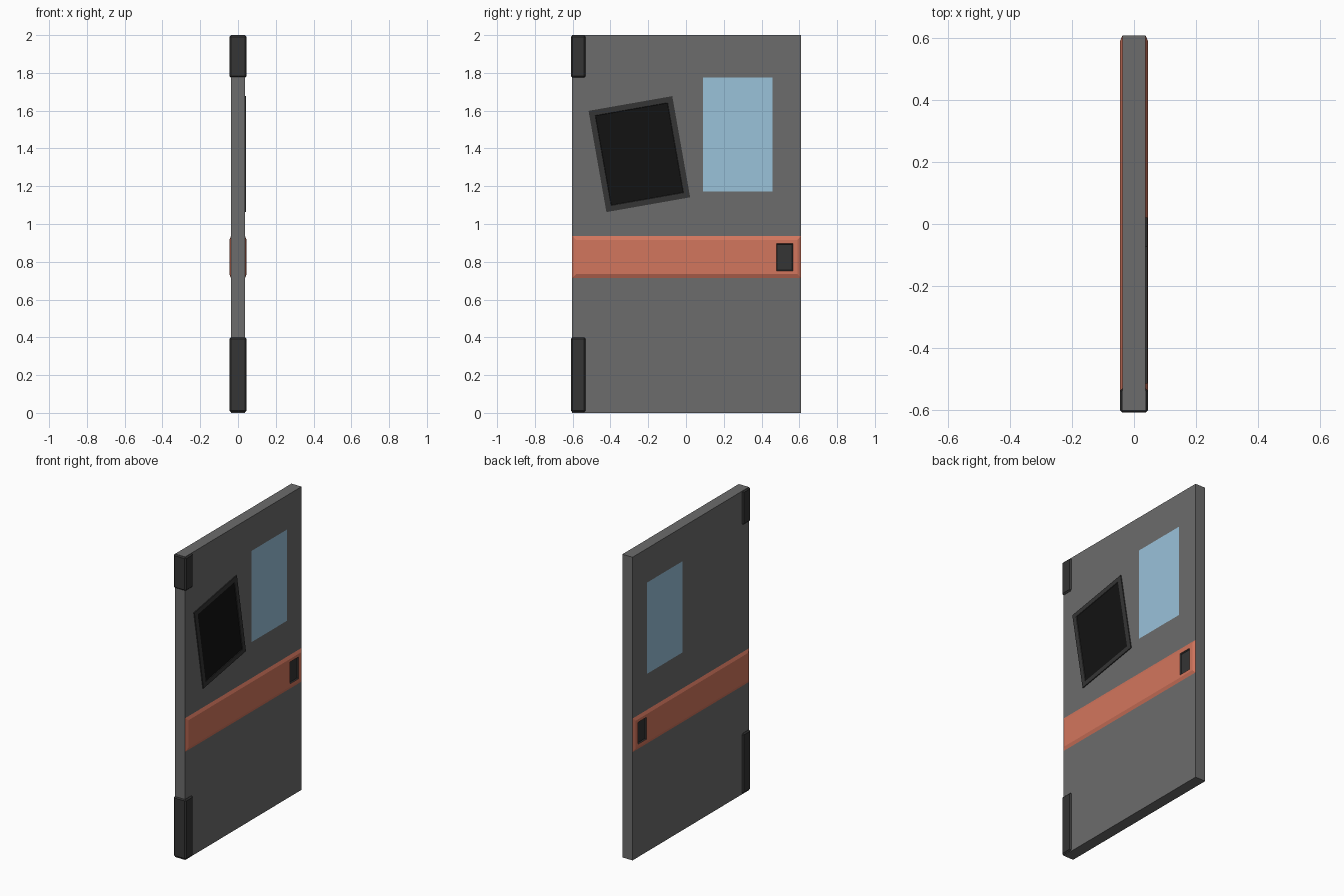
import bpy, bmesh, math
from mathutils import Vector, Matrix

if "Cube" in bpy.data.objects:
    bpy.data.objects.remove(bpy.data.objects["Cube"])


def material(name, *rgb):
    m = bpy.data.materials.new(name)
    m.diffuse_color = (*rgb, 1)
    m.use_nodes = True
    m.node_tree.nodes["Principled BSDF"].inputs["Base Color"].default_value = m.diffuse_color
    return m


GREY = material("door_grey", 0.15, 0.15, 0.15)
DARK = material("dark_metal", 0.035, 0.035, 0.035)
BLACK = material("black_screen", 0.006, 0.006, 0.006)
GLASS = material("window_blue", 0.32, 0.54, 0.70)
ORANGE = material("band_orange", 0.65, 0.18, 0.11)

T = 0.037  # half thickness of the door


def finish(bm, name, mats):
    me = bpy.data.meshes.new(name)
    bm.to_mesh(me)
    bm.free()
    for m in mats:
        me.materials.append(m)
    ob = bpy.data.objects.new(name, me)
    bpy.context.collection.objects.link(ob)
    return ob


def box(lo, hi):
    lo, hi = Vector(lo), Vector(hi)
    bm = bmesh.new()
    bmesh.ops.create_cube(bm, size=1, matrix=Matrix.Translation((lo + hi) / 2)
                          @ Matrix.Diagonal((*(hi - lo), 1)))
    return bm


def plate(x, y0, y1, z0, z1):
    """Single quad facing +x."""
    bm = bmesh.new()
    f = bm.faces.new([bm.verts.new((x, y, z)) for y, z in
                      ((y0, z0), (y1, z0), (y1, z1), (y0, z1))])
    bm.normal_update()
    return bm, f


def inset(bm, f, width, depth):
    bm.normal_update()
    return bmesh.ops.inset_individual(bm, faces=[f], thickness=width, depth=depth,
                                      use_even_offset=True)["faces"]


def cut_rect(bm, y0, y1, z0, z1):
    """Cut along a rectangle's sides; return the x-facing faces inside it."""
    for co, no in (((0, y0, 0), (0, 1, 0)), ((0, y1, 0), (0, 1, 0)),
                   ((0, 0, z0), (0, 0, 1)), ((0, 0, z1), (0, 0, 1))):
        bmesh.ops.bisect_plane(bm, geom=bm.verts[:] + bm.edges[:] + bm.faces[:],
                               plane_co=co, plane_no=no)
    bm.normal_update()
    inside = []
    for f in bm.faces:
        c = f.calc_center_median()
        if abs(f.normal.x) > 0.9 and y0 < c.y < y1 and z0 < c.z < z1:
            inside.append(f)
    return inside


# Door leaf with flush window on both sides
bm = box((-T, -0.603, 0), (T, 0.61, 2))
for f in cut_rect(bm, 0.09, 0.457, 1.173, 1.775):
    f.material_index = 1
finish(bm, "door_panel", [GREY, GLASS])

# Chamfered orange band with a dark handle recess, mirrored to the other side
bm, face = plate(T, -0.603, 0.61, 0.714, 0.936)
inset(bm, face, 0.02, 0.009)
for f in cut_rect(bm, 0.478, 0.566, 0.752, 0.896):
    inset(bm, f, 0.005, -0.007)
bm.normal_update()
for f in bm.faces:
    c = f.calc_center_median()
    if 0.478 < c.y < 0.566 and 0.752 < c.z < 0.896:
        f.material_index = 1
band = finish(bm, "handle_band", [ORANGE, DARK])
band.modifiers.new("both_sides", 'MIRROR').use_axis = (True, False, False)

# Hinges wrapping the rear edge
for name, z0, z1 in (("lower_hinge", 0.004, 0.4), ("upper_hinge", 1.776, 1.999)):
    hinge = finish(box((-0.046, -0.61, z0), (0.046, -0.531, z1)), name, [DARK])
    bev = hinge.modifiers.new("chamfer", 'BEVEL')
    bev.width, bev.segments = 0.008, 1

# Tilted screen: raised frame with a slightly sunken black display
bm = box((-0.006, -0.225, -0.272), (0.006, 0.225, 0.272))
bm.normal_update()
front = max(bm.faces, key=lambda f: f.normal.x)
inset(bm, front, 0.03, 0)
inset(bm, front, 0.002, -0.003)
front.material_index = 1
screen = finish(bm, "tilted_screen", [DARK, BLACK])
screen.location = (T, -0.247, 1.37)
screen.rotation_euler.x = math.radians(10)
